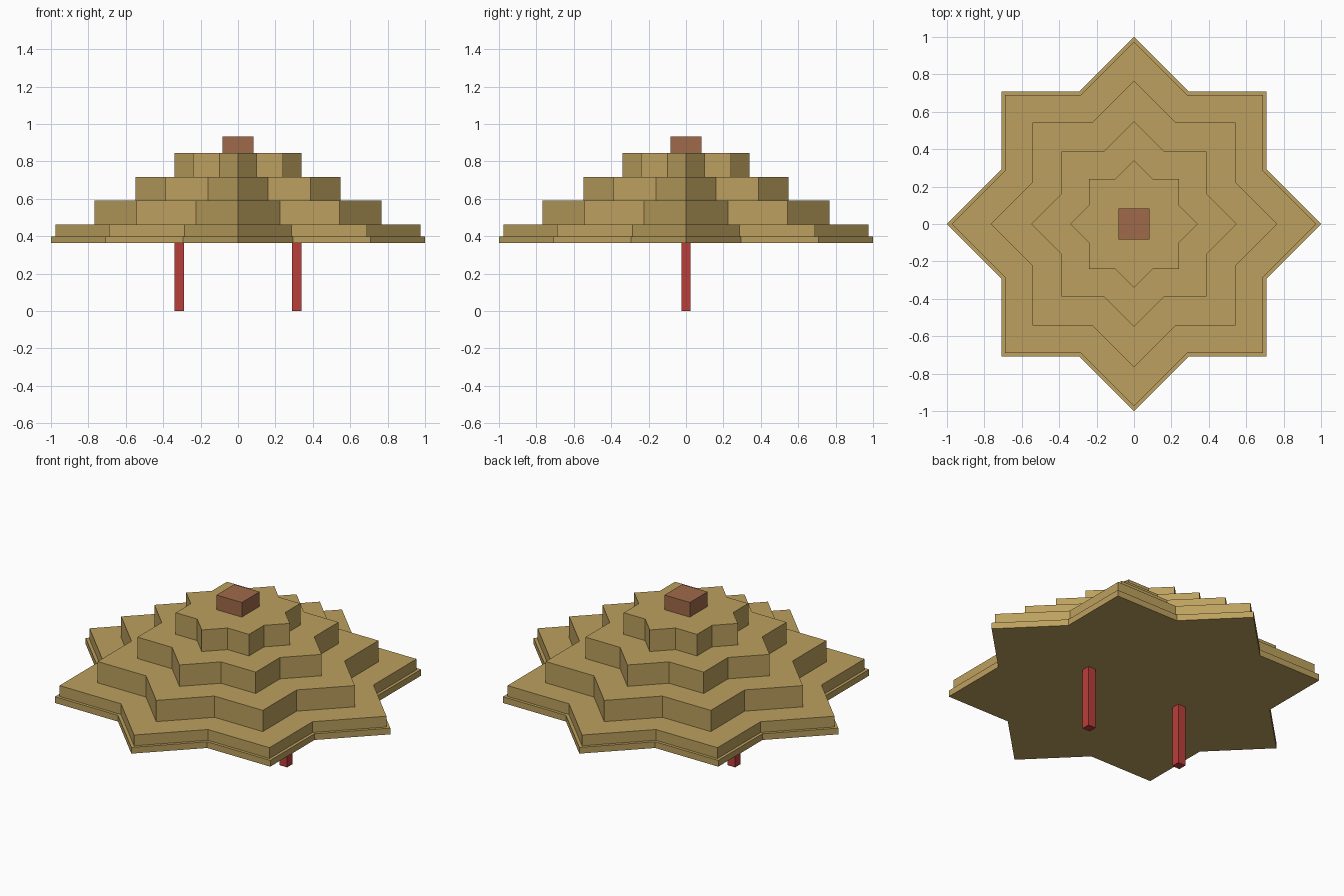
import bpy, bmesh, math

cube = bpy.data.objects.get("Cube")
if cube:
    bpy.data.objects.remove(cube, do_unlink=True)


def material(name, srgb):
    colour = [((c / 255 + 0.055) / 1.055) ** 2.4 for c in srgb] + [1.0]
    mat = bpy.data.materials.new(name)
    mat.use_nodes = True
    mat.diffuse_color = colour
    mat.node_tree.nodes["Principled BSDF"].inputs["Base Color"].default_value = colour
    return mat


GOLD = material("sandy gold", (188, 160, 94))
BROWN = material("reddish brown", (160, 106, 74))
RED = material("red", (186, 62, 58))


def prism(name, outline, bottom, top, mat, x=0.0):
    """Extrude a flat outline upwards from bottom to top."""
    bm = bmesh.new()
    base = bm.faces.new([bm.verts.new((px, py, 0)) for px, py in outline])
    raised = bmesh.ops.extrude_face_region(bm, geom=[base])
    verts = [g for g in raised["geom"] if isinstance(g, bmesh.types.BMVert)]
    bmesh.ops.translate(bm, verts=verts, vec=(0, 0, top - bottom))
    bmesh.ops.recalc_face_normals(bm, faces=bm.faces)
    mesh = bpy.data.meshes.new(name)
    bm.to_mesh(mesh)
    bm.free()
    mesh.materials.append(mat)
    obj = bpy.data.objects.new(name, mesh)
    obj.location = (x, 0, bottom)
    bpy.context.collection.objects.link(obj)


def star(radius):
    """Eight-pointed star formed by two overlapping squares."""
    inner = radius * math.cos(math.pi / 4) / math.cos(math.pi / 8)
    return [((inner if i % 2 else radius) * math.cos(i * math.pi / 8),
             (inner if i % 2 else radius) * math.sin(i * math.pi / 8))
            for i in range(16)]


def square(side):
    h = side / 2
    return [(-h, -h), (h, -h), (h, h), (-h, h)]


# Stepped star roof
tiers = [("base_rim", 1.0, 0.363, 0.4), ("first_tier", 0.975, 0.4, 0.464),
         ("second_tier", 0.767, 0.464, 0.59), ("third_tier", 0.549, 0.59, 0.717),
         ("fourth_tier", 0.34, 0.717, 0.845)]
for name, radius, bottom, top in tiers:
    prism(name, star(radius), bottom, top, GOLD)

# Top block
prism("top_block", square(0.166), 0.845, 0.932, BROWN)

# Two legs
for name, x in (("right_leg", -0.315), ("left_leg", 0.315)):
    prism(name, square(0.05), 0, 0.363, RED, x)
